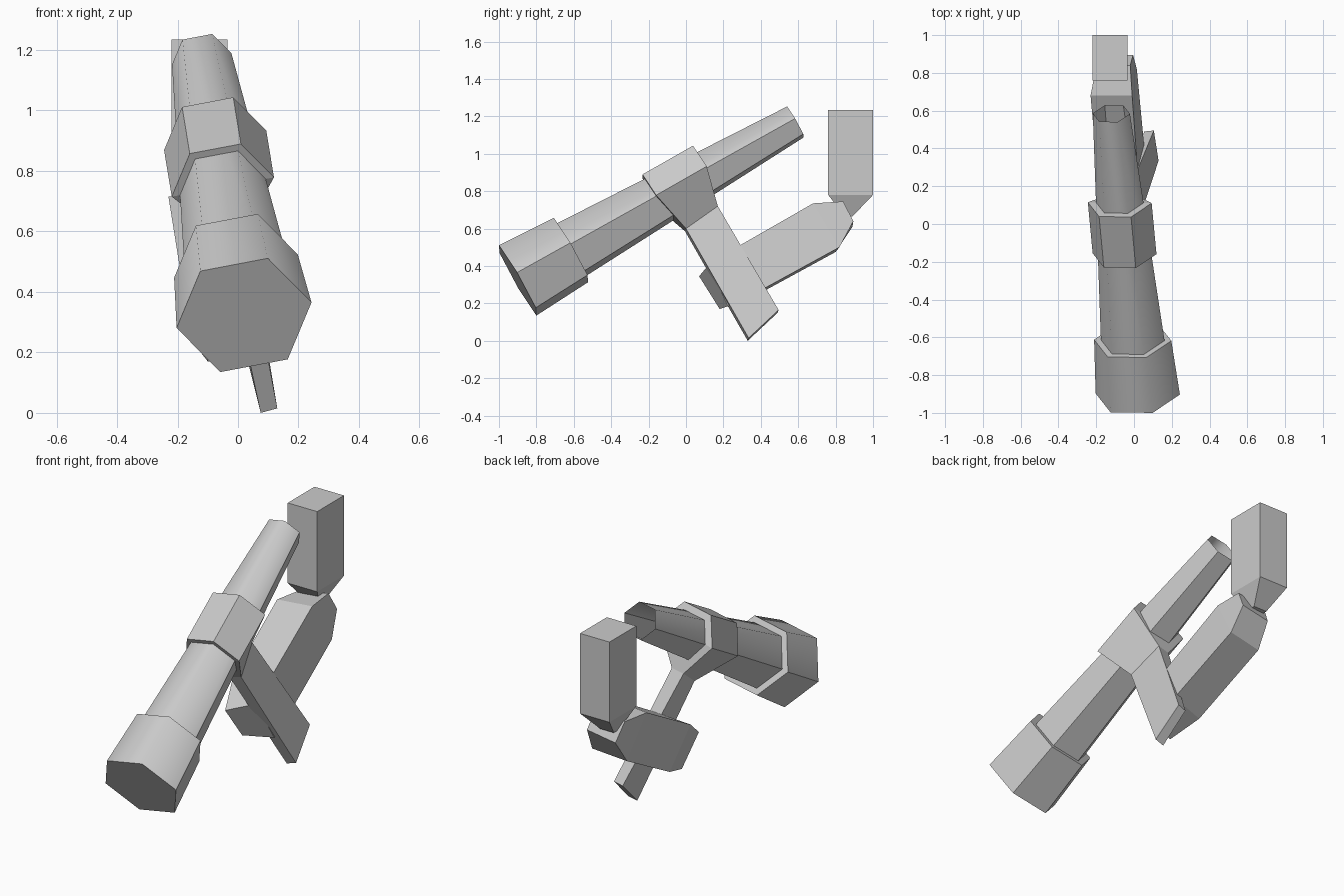
import bpy, bmesh, math
from mathutils import Vector as V

if "Cube" in bpy.data.objects:
    bpy.data.objects.remove(bpy.data.objects["Cube"])

# Tilted frame of the tube: n along the axis, u across, w up
START = V((0.02, -0.90, 0.323))
n = V((-0.0816, 0.866, 0.494)).normalized()
u = V((0.9825, -0.013, 0.186))
u = (u - n * u.dot(n)).normalized()
w = u.cross(n)
if w.z < 0:
    w = -w


def ring(t, r):
    """Six-sided ring at distance t along the axis."""
    return [START + n * t + (u * math.cos(k * math.pi / 3) + w * math.sin(k * math.pi / 3)) * r
            for k in range(6)]


def loft(name, rings, cap_start=True, cap_end=True, smooth_rails=()):
    """Join rings of equal length into a solid; rails listed are shaded smooth."""
    bm = bmesh.new()
    rows = [[bm.verts.new(p) for p in r] for r in rings]
    c = len(rows[0])
    for a, b in zip(rows, rows[1:]):
        for k in range(c):
            bm.faces.new((a[k], a[(k + 1) % c], b[(k + 1) % c], b[k])).smooth = bool(smooth_rails)
    if cap_start:
        bm.faces.new(rows[0][::-1])
    if cap_end:
        bm.faces.new(rows[-1])
    bmesh.ops.recalc_face_normals(bm, faces=bm.faces)
    if smooth_rails:
        for e in bm.edges:
            e.smooth = False
        for a, b in zip(rows, rows[1:]):
            for k in smooth_rails:
                bm.edges.get((a[k], b[k])).smooth = True
    me = bpy.data.meshes.new(name)
    bm.to_mesh(me)
    bm.free()
    ob = bpy.data.objects.new(name, me)
    bpy.context.collection.objects.link(ob)
    return ob


def rect(x0, x1, y0, y1, z):
    return [(x0, y0, z), (x1, y0, z), (x1, y1, z), (x0, y1, z)]


# Front hood and long tapered tube, open at the back
loft("front_hood", [ring(0, 0.227), ring(0.329, 0.208)], smooth_rails=(1, 2))
loft("main_tube", [ring(0.30, 0.173), ring(1.715, 0.10)], cap_end=False, smooth_rails=(1, 2))

# Collar whose underside narrows and runs down into a flat arm
bm = bmesh.new()
front = [bm.verts.new(p) for p in ring(0.858, 0.172)[:4]]
rear = [bm.verts.new(p) for p in ring(1.17, 0.172)[:4]]
# order: outer front, outer rear, inner rear, inner front
top = [bm.verts.new(p) for p in
       ((0.02, 0.0, 0.60), (-0.03, 0.17, 0.72), (-0.10, 0.165, 0.705), (-0.05, -0.005, 0.585))]
end = [bm.verts.new(p) for p in
       ((0.13, 0.335, 0.015), (0.105, 0.495, 0.165), (0.055, 0.49, 0.15), (0.075, 0.33, 0.0))]
for k in range(3):
    bm.faces.new((front[k], front[k + 1], rear[k + 1], rear[k]))
bm.faces.new((front[0], rear[0], top[1], top[0]))
bm.faces.new((front[3], top[3], top[2], rear[3]))
for r, o, i in ((front, top[0], top[3]), (rear, top[1], top[2])):
    bm.faces.new(r)
    bm.faces.new((r[3], r[0], o, i))
for k in range(4):
    j = (k + 1) % 4
    bm.faces.new((top[k], top[j], end[j], end[k]))
bm.faces.new(end)
bmesh.ops.recalc_face_normals(bm, faces=bm.faces)
mesh = bpy.data.meshes.new("collar_and_arm")
bm.to_mesh(mesh)
bm.free()
bpy.context.collection.objects.link(bpy.data.objects.new("collar_and_arm", mesh))

# Lower bar: outer top, inner top, inner bottom, outer bottom per section
loft("lower_bar", [
    [(0.03, 0.12, 0.405), (-0.13, 0.07, 0.345), (-0.10, 0.18, 0.17), (0.07, 0.225, 0.185)],
    [(0.02, 0.27, 0.50), (-0.19, 0.23, 0.465), (-0.15, 0.36, 0.235), (0.055, 0.40, 0.27)],
    [(-0.01, 0.68, 0.735), (-0.23, 0.68, 0.715), (-0.19, 0.80, 0.475), (0.015, 0.82, 0.50)],
    [(-0.02, 0.84, 0.745), (-0.20, 0.835, 0.715), (-0.18, 0.89, 0.61), (-0.005, 0.895, 0.64)],
])

# Upright block with a tapered foot
loft("upright_block", [
    rect(-0.17, -0.085, 0.85, 0.89, 0.665),
    rect(-0.22, -0.035, 0.76, 1.0, 0.78),
    rect(-0.22, -0.035, 0.76, 1.0, 1.235),
])
